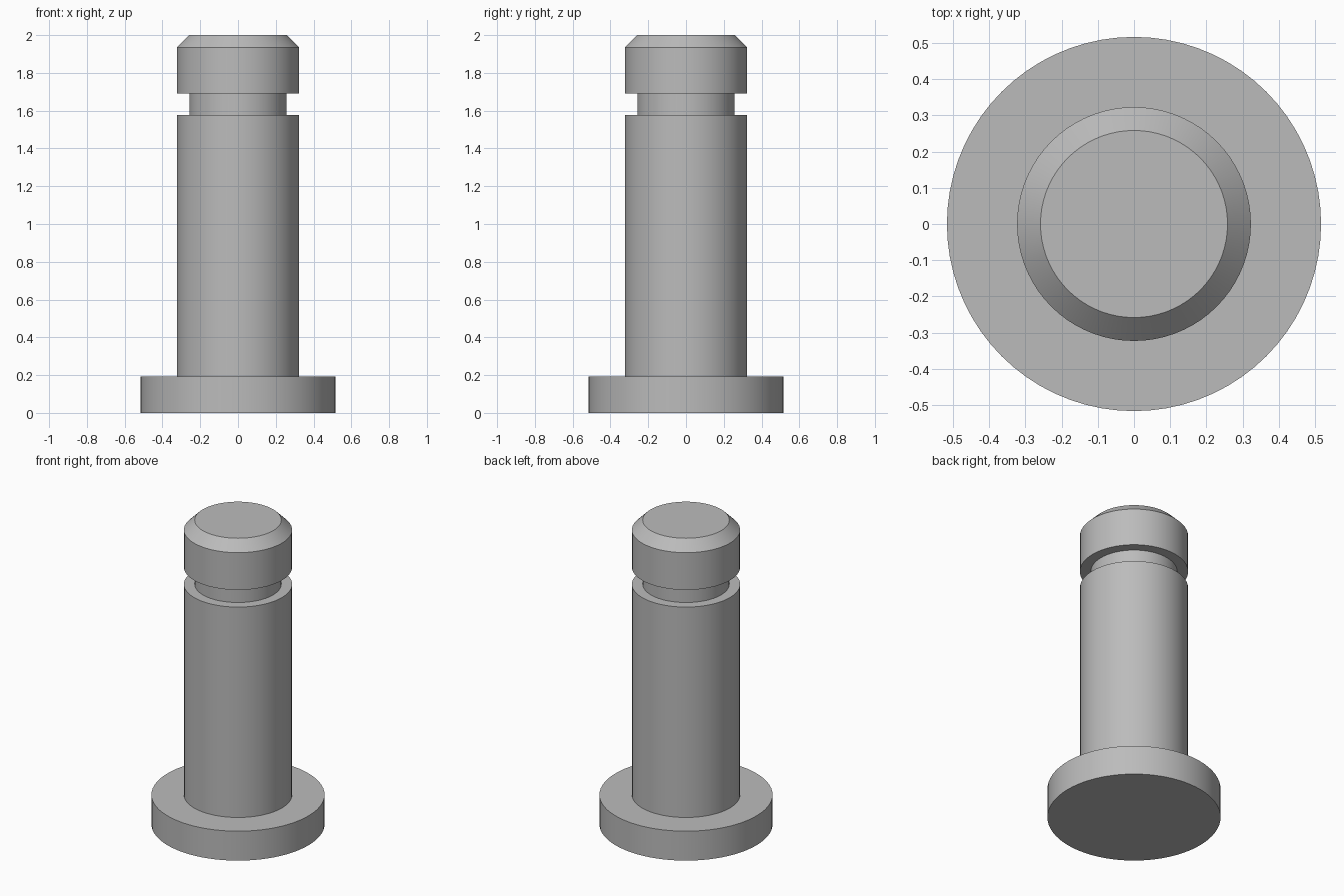
import bpy, bmesh, math

cube = bpy.data.objects.get("Cube")
if cube:
    bpy.data.objects.remove(cube, do_unlink=True)

SEGMENTS = 72
UNIT = 2 / 31  # the pin is 31 units long

steel = bpy.data.materials.new("grey steel")
steel.use_nodes = True
colour = (0.5, 0.5, 0.5, 1)
steel.diffuse_color = colour
steel.node_tree.nodes["Principled BSDF"].inputs["Base Color"].default_value = colour


def lathe(name, profile, material):
    """Revolve a (radius, height) profile that starts and ends on the z axis."""
    bm = bmesh.new()
    verts = [bm.verts.new((r * UNIT, 0, z * UNIT)) for r, z in profile]
    edges = [bm.edges.new(pair) for pair in zip(verts, verts[1:])]
    bmesh.ops.spin(bm, geom=verts + edges, cent=(0, 0, 0), axis=(0, 0, 1),
                   angle=math.tau, steps=SEGMENTS, use_merge=True)
    bmesh.ops.remove_doubles(bm, verts=bm.verts, dist=1e-5)
    bmesh.ops.recalc_face_normals(bm, faces=bm.faces)
    mesh = bpy.data.meshes.new(name)
    bm.to_mesh(mesh)
    bm.free()
    mesh.materials.append(material)
    obj = bpy.data.objects.new(name, mesh)
    bpy.context.collection.objects.link(obj)
    bpy.ops.object.select_all(action="DESELECT")
    obj.select_set(True)
    bpy.context.view_layer.objects.active = obj
    bpy.ops.object.shade_smooth_by_angle(angle=math.radians(30))
    return obj


# Flat head, shaft, retaining groove and chamfered tip in one turned piece
lathe("clevis_pin", [
    (0, 0), (8, 0), (8, 3),            # head
    (5, 3), (5, 24.45),                # shaft
    (4, 24.45), (4, 26.2),             # groove
    (5, 26.2), (5, 30), (4, 31),       # tip and chamfer
    (0, 31),
], steel)
